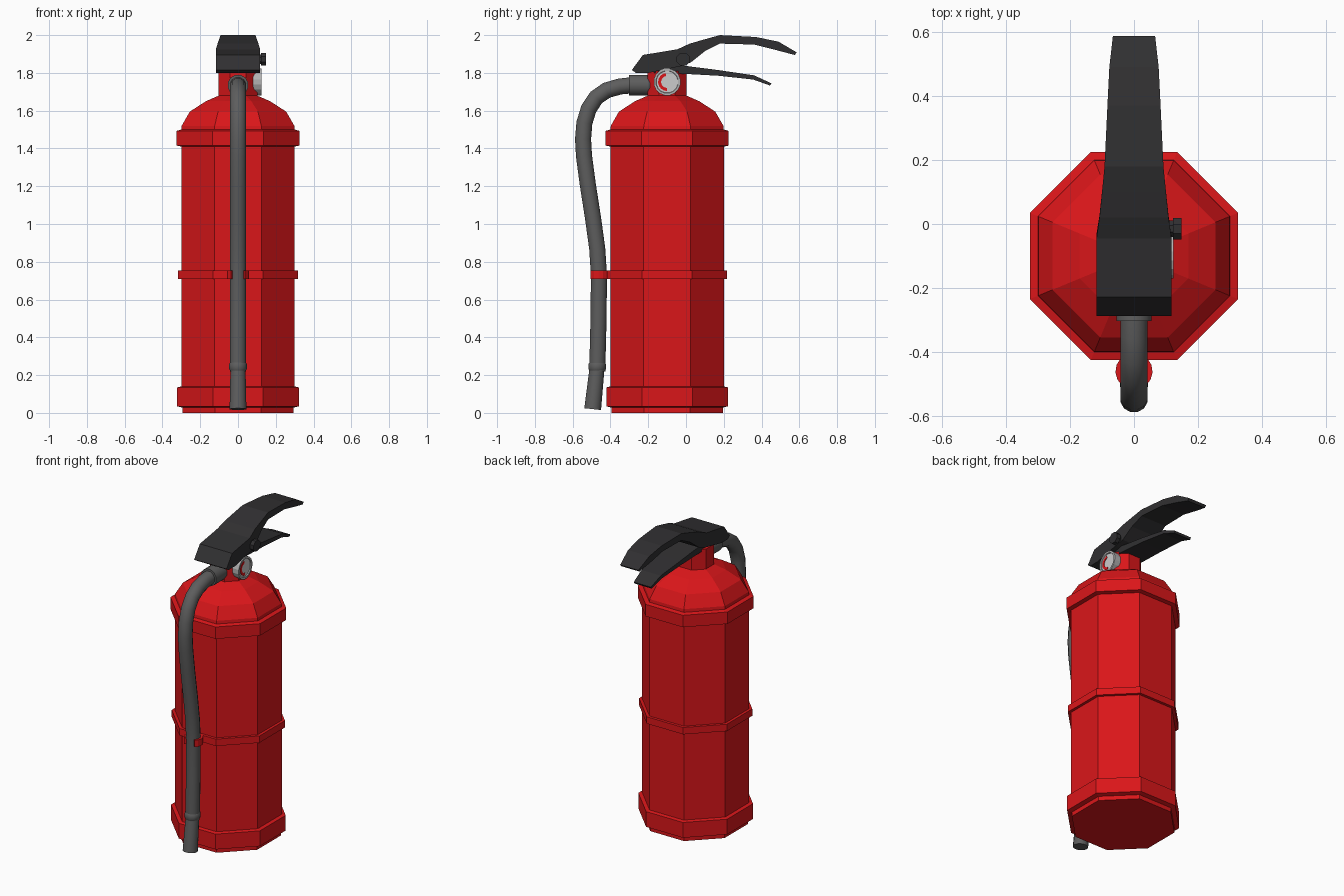
import bpy, bmesh, math
from mathutils import Vector

if "Cube" in bpy.data.objects:
    bpy.data.objects.remove(bpy.data.objects["Cube"])


def material(name, rgb):
    m = bpy.data.materials.new(name)
    m.diffuse_color = (*rgb, 1)
    m.use_nodes = True
    m.node_tree.nodes["Principled BSDF"].inputs["Base Color"].default_value = m.diffuse_color
    return m


RED = material("red_paint", (0.7, 0.008, 0.01))
BLACK = material("black_plastic", (0.03, 0.029, 0.031))
RUBBER = material("grey_rubber", (0.11, 0.11, 0.11))
METAL = material("light_metal", (0.45, 0.45, 0.45))
DIAL = material("dial_white", (0.7, 0.7, 0.7))


def finish(name, bm, mat, smooth=False):
    bmesh.ops.recalc_face_normals(bm, faces=bm.faces)
    me = bpy.data.meshes.new(name)
    bm.to_mesh(me)
    bm.free()
    for p in me.polygons:
        p.use_smooth = smooth and len(p.vertices) == 4
    me.materials.append(mat)
    ob = bpy.data.objects.new(name, me)
    bpy.context.collection.objects.link(ob)
    return ob


def skin(name, rings, mat, closed=False, smooth=False):
    """Bridge equal-length rings of points into a tube, capped or looped."""
    bm = bmesh.new()
    vs = [[bm.verts.new(p) for p in r] for r in rings]
    n = len(vs[0])
    pairs = list(zip(vs, vs[1:])) + ([(vs[-1], vs[0])] if closed else [])
    for a, b in pairs:
        for i in range(n):
            j = (i + 1) % n
            bm.faces.new((a[i], a[j], b[j], b[i]))
    if not closed:
        bm.faces.new(vs[0])
        bm.faces.new(vs[-1])
    return finish(name, bm, mat, smooth)


def octagon(apothem, z):
    r = apothem / math.cos(math.pi / 8)
    return [(r * math.cos(math.pi / 4 * (i + .5)), -0.1 + r * math.sin(math.pi / 4 * (i + .5)), z)
            for i in range(8)]


def lathe(name, profile, mat, closed=False):
    return skin(name, [octagon(a, z) for a, z in profile], mat, closed)


def tube(name, path, radii, mat, sides=12, smooth=True):
    """Tube along a path in the YZ plane."""
    pts = [Vector((0, y, z)) for y, z in path]
    rings = []
    for k, p in enumerate(pts):
        t = (pts[min(k + 1, len(pts) - 1)] - pts[max(k - 1, 0)]).normalized()
        n = Vector((1, 0, 0)).cross(t)
        rings.append([p + radii[k] * (Vector((math.cos(a), 0, 0)) + n * math.sin(a))
                      for a in (2 * math.pi * (i + .5) / sides for i in range(sides))])
    return skin(name, rings, mat, smooth=smooth)


def disc(name, y, z, steps, mat, sides):
    """Turned part along X; steps are (x, radius)."""
    return skin(name, [[(x, y + r * math.cos(a), z + r * math.sin(a))
                        for a in (2 * math.pi * (i + .5) / sides for i in range(sides))]
                       for x, r in steps], mat)


def lever(name, sections, mat):
    """Loft of cross sections (y top, z top, y bottom, z bottom, half width)."""
    return skin(name, [[(-w, yt, zt), (w, yt, zt), (w, yb, zb), (-w, yb, zb)]
                       for yt, zt, yb, zb, w in sections], mat)


def arc_plate(name, centre, r0, r1, a0, a1, steps, lo, hi, place, mat):
    """Thick arc swept in a plane given by place(u, v, height)."""
    rings = []
    for k in range(steps + 1):
        a = math.radians(a0 + (a1 - a0) * k / steps)
        rings.append([place(centre[0] + r * math.cos(a), centre[1] + r * math.sin(a), h)
                      for r, h in ((r0, lo), (r1, lo), (r1, hi), (r0, hi))])
    return skin(name, rings, mat)


# Tank with base skirt, shoulder collar and dome
lathe("tank", [(.295, 0), (.295, .028), (.322, .035), (.322, .135), (.30, .14), (.30, 1.41),
               (.325, 1.415), (.325, 1.493), (.30, 1.50), (.298, 1.52), (.255, 1.595),
               (.17, 1.65), (.09, 1.685)], RED)
lathe("neck", [(.103, 1.66), (.103, 1.81)], RED)

# Strap round the tank and the open clip holding the hose
lathe("strap", [(.295, .71), (.318, .71), (.318, .755), (.295, .755)], RED, closed=True)
arc_plate("hose_clip", (0, -.46), .043, .058, -50, 230, 12, .71, .755,
          lambda u, v, h: (u, v, h), RED)

# Hose, its fitting and nozzle
hose = [(-.28, 1.735), (-.35, 1.728), (-.42, 1.708), (-.475, 1.67), (-.515, 1.61),
        (-.538, 1.535), (-.545, 1.45), (-.54, 1.36), (-.52, 1.21), (-.492, 1.03),
        (-.47, .87), (-.461, .73), (-.463, .5), (-.47, .22)]
tube("hose", hose, [.044] * len(hose), RUBBER)
tube("hose_fitting", [(-.17, 1.735), (-.303, 1.735)], [.056, .056], RUBBER)
tube("nozzle_ring", [(-.469, .268), (-.469, .258), (-.471, .232), (-.471, .222)],
     [.042, .048, .048, .042], RUBBER)
tube("nozzle", [(-.471, .235), (-.475, .20), (-.494, .02)], [.040, .042, .046], RUBBER)

# Upper squeeze lever
lever("upper_lever", [
    (-.287, 1.815, -.265, 1.80, .117), (-.228, 1.895, -.20, 1.80, .117),
    (-.045, 1.925, -.03, 1.835, .117), (.02, 1.955, .025, 1.855, .108),
    (.10, 1.978, .10, 1.915, .10), (.18, 2.0, .18, 1.955, .092),
    (.37, 1.99, .36, 1.95, .083), (.49, 1.965, .48, 1.92, .077),
    (.587, 1.908, .575, 1.895, .066)], BLACK)

# Lower carry handle
lever("lower_handle", [
    (-.17, 1.845, -.17, 1.80, .085), (-.01, 1.838, -.01, 1.795, .085),
    (.17, 1.815, .17, 1.785, .08), (.36, 1.787, .355, 1.765, .07),
    (.452, 1.745, .445, 1.733, .062)], BLACK)

# Hinge pin with head
disc("hinge_pin", -.015, 1.872, [(-.10, .028), (.122, .028), (.122, .037), (.148, .037)], BLACK, 8)

# Pressure gauge: case, dial and red arc
disc("gauge_case", -.10, 1.752, [(.07, .05), (.08, .072), (.124, .072), (.124, .06), (.116, .058)],
     METAL, 16)
disc("gauge_dial", -.10, 1.752, [(.112, .058), (.118, .058)], DIAL, 16)
arc_plate("gauge_arc", (-.10, 1.752), .032, .048, 100, 270, 8, .116, .121,
          lambda u, v, h: (h, u, v), RED)
